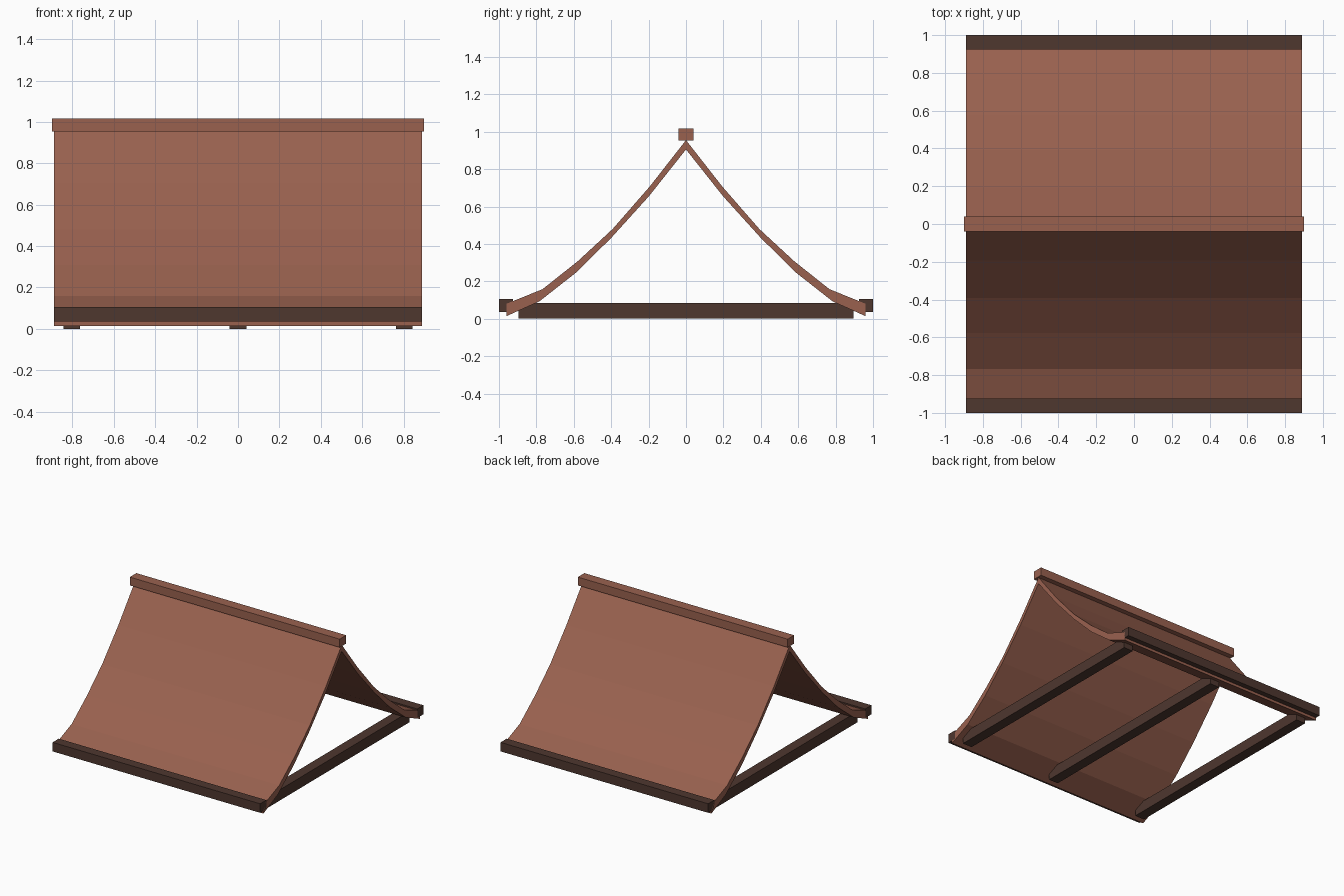
import bpy
import bmesh

cube = bpy.data.objects.get("Cube")
if cube:
    bpy.data.objects.remove(cube, do_unlink=True)


def material(name, rgb):
    mat = bpy.data.materials.new(name)
    mat.use_nodes = True
    color = (*rgb, 1.0)
    mat.diffuse_color = color
    mat.node_tree.nodes["Principled BSDF"].inputs["Base Color"].default_value = color
    return mat


def add_object(name, bm, mat):
    bmesh.ops.recalc_face_normals(bm, faces=bm.faces)
    mesh = bpy.data.meshes.new(name)
    bm.to_mesh(mesh)
    bm.free()
    mesh.materials.append(mat)
    obj = bpy.data.objects.new(name, mesh)
    bpy.context.collection.objects.link(obj)
    return obj


def box(name, low, high, mat):
    bm = bmesh.new()
    bmesh.ops.create_cube(bm, size=1)
    for v in bm.verts:
        v.co = [(a + b) / 2 + c * (b - a) for a, b, c in zip(low, high, v.co)]
    return add_object(name, bm, mat)


roof_red = material("roof red brown", (0.32, 0.12, 0.078))
dark_wood = material("dark wood", (0.077, 0.038, 0.028))

HALF = 0.89

# Sagging roof slopes: one strip of quads per skin, joined by edge and end faces
outer = [(0, 0.955), (0.193, 0.708), (0.392, 0.48), (0.578, 0.308), (0.767, 0.158), (0.96, 0.08)]
inner = [(0, 0.905), (0.198, 0.655), (0.4, 0.432), (0.59, 0.245), (0.785, 0.092), (0.96, 0.014)]


def full_width(half):
    return [(-y, z) for y, z in reversed(half[1:])] + half


bm = bmesh.new()
rows = []
for skin in (full_width(outer), full_width(inner)):
    rows.append([[bm.verts.new((x, y, z)) for x in (-HALF, HALF)] for y, z in skin])
top, under = rows
for i in range(len(top) - 1):
    for row in rows:
        bm.faces.new((row[i][0], row[i][1], row[i + 1][1], row[i + 1][0]))
    for side in (0, 1):
        bm.faces.new((top[i][side], top[i + 1][side], under[i + 1][side], under[i][side]))
for i in (0, -1):
    bm.faces.new((top[i][0], top[i][1], under[i][1], under[i][0]))
add_object("roof_slopes", bm, roof_red)

# Ridge cap
box("ridge_cap", (-0.9, -0.04, 0.953), (0.9, 0.04, 1.017), roof_red)

# Eave beams
box("front_eave_beam", (-HALF, -1, 0.035), (HALF, -0.925, 0.105), dark_wood)
box("back_eave_beam", (-HALF, 0.925, 0.035), (HALF, 1, 0.105), dark_wood)

# Tie beams across the base
for name, x in (("right", -0.803), ("middle", 0), ("left", 0.803)):
    box(name + "_tie_beam", (x - 0.04, -0.895, 0), (x + 0.04, 0.895, 0.083), dark_wood)
